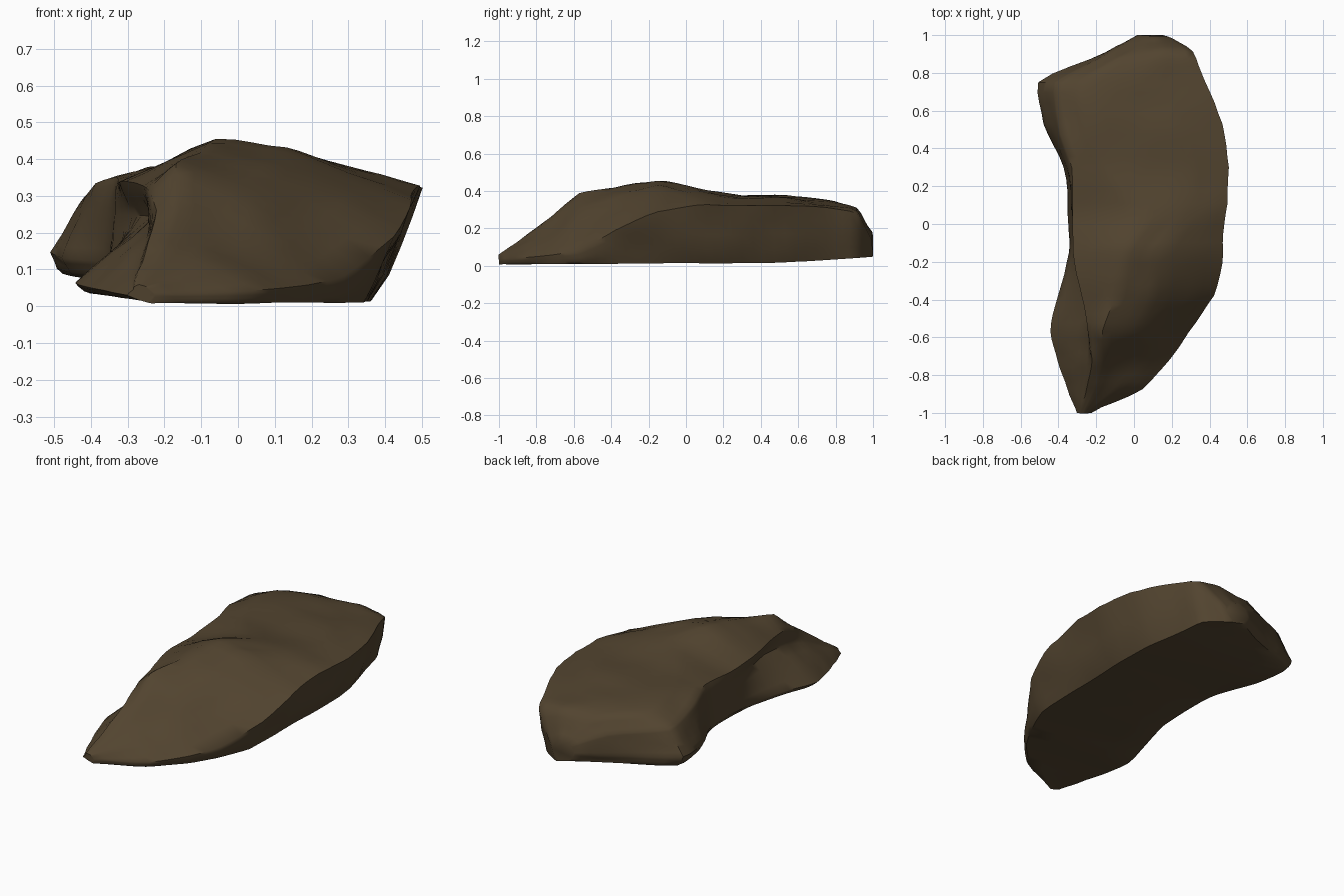
import bpy, bmesh, math
from mathutils import Vector, noise

cube = bpy.data.objects.get("Cube")
if cube:
    bpy.data.objects.remove(cube, do_unlink=True)

# Cross-sections from the front tip to the back:
# y, left rim (x, z), ridge (x, z), crown (x, z), shoulder (x, z), right rim (x, z), right foot x
STATIONS = [
    (-1, -.3, .03, -.28, .05, -.27, .055, -.25, .05, -.23, .03, -.24),
    (-.87, -.35, .04, -.25, .15, -.2, .15, -.08, .11, .04, .04, .02),
    (-.72, -.41, .05, -.22, .26, -.16, .26, .0, .17, .2, .06, .18),
    (-.57, -.44, .06, -.25, .32, -.17, .39, .03, .29, .29, .08, .27),
    (-.38, -.41, .08, -.28, .335, -.1, .425, .13, .36, .43, .19, .35),
    (-.15, -.345, .08, -.33, .34, -.06, .45, .13, .44, .475, .29, .36),
    (.05, -.345, .1, -.33, .33, .06, .425, .28, .38, .495, .33, .36),
    (.3, -.38, .12, -.33, .35, -.15, .37, .3, .365, .505, .325, .37),
    (.53, -.48, .13, -.4, .32, -.25, .385, .2, .36, .48, .33, .36),
    (.75, -.51, .15, -.42, .29, -.28, .35, .1, .345, .375, .31, .31),
    (.91, -.15, .12, -.13, .24, -.02, .3, .15, .31, .31, .28, .27),
    (1, .02, .12, .04, .16, .07, .18, .12, .18, .18, .13, .14),
]
STEPS = 4   # rings between neighbouring stations
SPLIT = 4   # points along each side of a ring


def blend(a, b, c, d, t):
    """Gentle curve from b to c, halfway between straight and spline."""
    curve = b + .5 * t * (c - a + t * (2*a - 5*b + 4*c - d + t * (3*(b - c) + d - a)))
    return (curve + b + (c - b) * t) / 2


def section(s):
    """Closed ring of points for one cross-section."""
    y, lx, lz, rx, rz, cx, cz, sx, sz, ex, ez, gx = s
    foot = .008 + .04 * max(0, y) ** 3
    # Groove under the ridge, deepest above the front-left flange
    tuck = .085 * math.exp(-((y + .42) / .35) ** 2)
    groove = (lx + (rx - lx) * .65 + tuck, lz + (rz - lz) * .65)
    corners = [(lx + .03, lz * .6), (lx, lz), groove, (rx, rz),
               (cx, cz), (sx, sz), (ex, ez), (gx, foot)]
    ring = []
    for i, (x, z) in enumerate(corners):
        nx, nz = corners[(i + 1) % len(corners)]
        for k in range(SPLIT):
            t = k / SPLIT
            ring.append(Vector((x + (nx - x) * t, y, z + (nz - z) * t)))
    return ring


# Interpolate the stations along the length
padded = [STATIONS[0]] + STATIONS + [STATIONS[-1]]
rings = []
for i in range(len(STATIONS) - 1):
    for k in range(STEPS):
        rings.append(section([blend(*v, k / STEPS) for v in zip(*padded[i:i + 4])]))
rings.append(section(STATIONS[-1]))

# Skin the rings into a closed rock
bm = bmesh.new()
loops = [[bm.verts.new(p) for p in ring] for ring in rings]
for a, b in zip(loops, loops[1:]):
    for i in range(len(a)):
        j = (i + 1) % len(a)
        bm.faces.new((a[i], a[j], b[j], b[i]))
bm.faces.new(loops[0])
bm.faces.new(loops[-1])
bmesh.ops.recalc_face_normals(bm, faces=bm.faces)
bmesh.ops.smooth_vert(bm, verts=bm.verts, factor=.2,
                      use_axis_x=True, use_axis_y=True, use_axis_z=True)

# Weathered bumps, weaker on the underside
bm.normal_update()
for v, n in [(v, v.normal.copy()) for v in bm.verts]:
    strength = .004 if n.z < -.5 else .013
    bump = noise.noise(v.co * 5) + .4 * noise.noise(v.co * 12)
    v.co += n * bump * strength

mesh = bpy.data.meshes.new("rock")
bm.to_mesh(mesh)
bm.free()
rock = bpy.data.objects.new("rock", mesh)
bpy.context.collection.objects.link(rock)

# Brown stone
stone = bpy.data.materials.new("brown_stone")
stone.use_nodes = True
colour = (.085, .058, .029, 1)
stone.diffuse_color = colour
bsdf = next(n for n in stone.node_tree.nodes if n.type == 'BSDF_PRINCIPLED')
bsdf.inputs["Base Color"].default_value = colour
bsdf.inputs["Roughness"].default_value = .9
mesh.materials.append(stone)

bpy.ops.object.select_all(action='DESELECT')
rock.select_set(True)
bpy.context.view_layer.objects.active = rock
bpy.ops.object.shade_smooth_by_angle(angle=math.radians(50))
